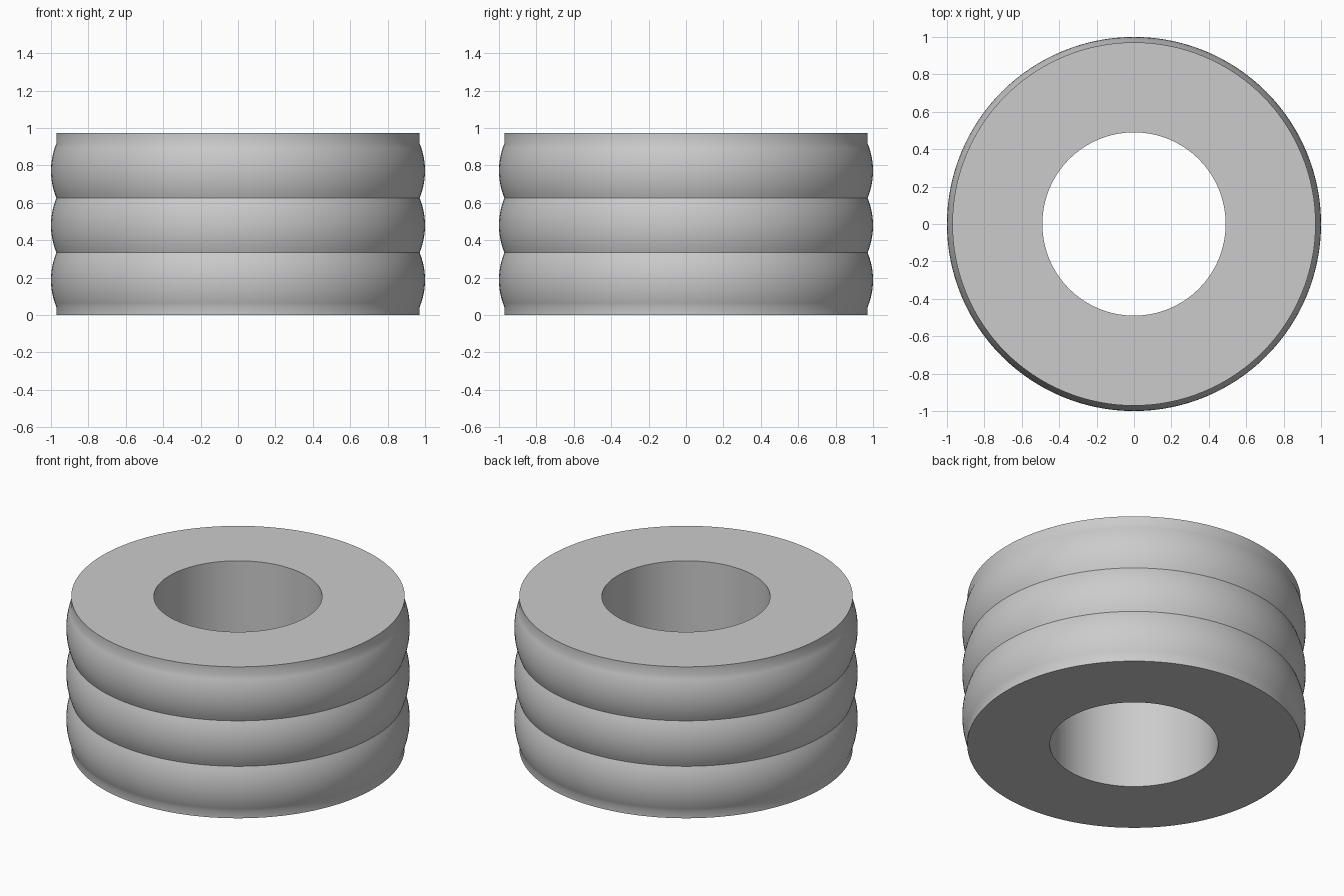
import bpy, bmesh, math

if "Cube" in bpy.data.objects:
    bpy.data.objects.remove(bpy.data.objects["Cube"])

SEGMENTS = 128
HEIGHT, HOLE_R, BODY_R = 0.973, 0.49, 0.971
RIB_START, RIB_PITCH, RIBS, BULGE = 0.042, 0.292, 3, 0.029
ARC_STEPS = 12

grey = bpy.data.materials.new("plain grey")
grey.diffuse_color = (0.6, 0.6, 0.6, 1)
grey.use_nodes = True
grey.node_tree.nodes["Principled BSDF"].inputs["Base Color"].default_value = grey.diffuse_color

# Closed cross-section: hole wall, flat ends and three bulging ribs
half = RIB_PITCH / 2
arc_r = (half ** 2 + BULGE ** 2) / (2 * BULGE)
sweep = math.asin(half / arc_r)
profile = [(HOLE_R, 0), (BODY_R, 0)]
for rib in range(RIBS):
    mid = RIB_START + RIB_PITCH * (rib + 0.5)
    for i in range(0 if rib == 0 else 1, ARC_STEPS + 1):
        a = sweep * (2 * i / ARC_STEPS - 1)
        profile.append((BODY_R + BULGE - arc_r * (1 - math.cos(a)),
                        mid + arc_r * math.sin(a)))
profile += [(BODY_R, HEIGHT), (HOLE_R, HEIGHT)]

# Revolve the cross-section into the ring
bm = bmesh.new()
rings = []
for s in range(SEGMENTS):
    t = 2 * math.pi * s / SEGMENTS
    rings.append([bm.verts.new((r * math.cos(t), r * math.sin(t), z)) for r, z in profile])
n = len(profile)
for s in range(SEGMENTS):
    a, b = rings[s], rings[(s + 1) % SEGMENTS]
    for i in range(n):
        j = (i + 1) % n
        bm.faces.new((a[i], b[i], b[j], a[j]))
bmesh.ops.recalc_face_normals(bm, faces=bm.faces)
mesh = bpy.data.meshes.new("ribbed_ring")
bm.to_mesh(mesh)
bm.free()
mesh.materials.append(grey)
ring = bpy.data.objects.new("ribbed_ring", mesh)
bpy.context.collection.objects.link(ring)

# Smooth the ribs while keeping grooves and rims crisp
bpy.context.view_layer.objects.active = ring
ring.select_set(True)
bpy.ops.object.shade_smooth_by_angle(angle=math.radians(30))
